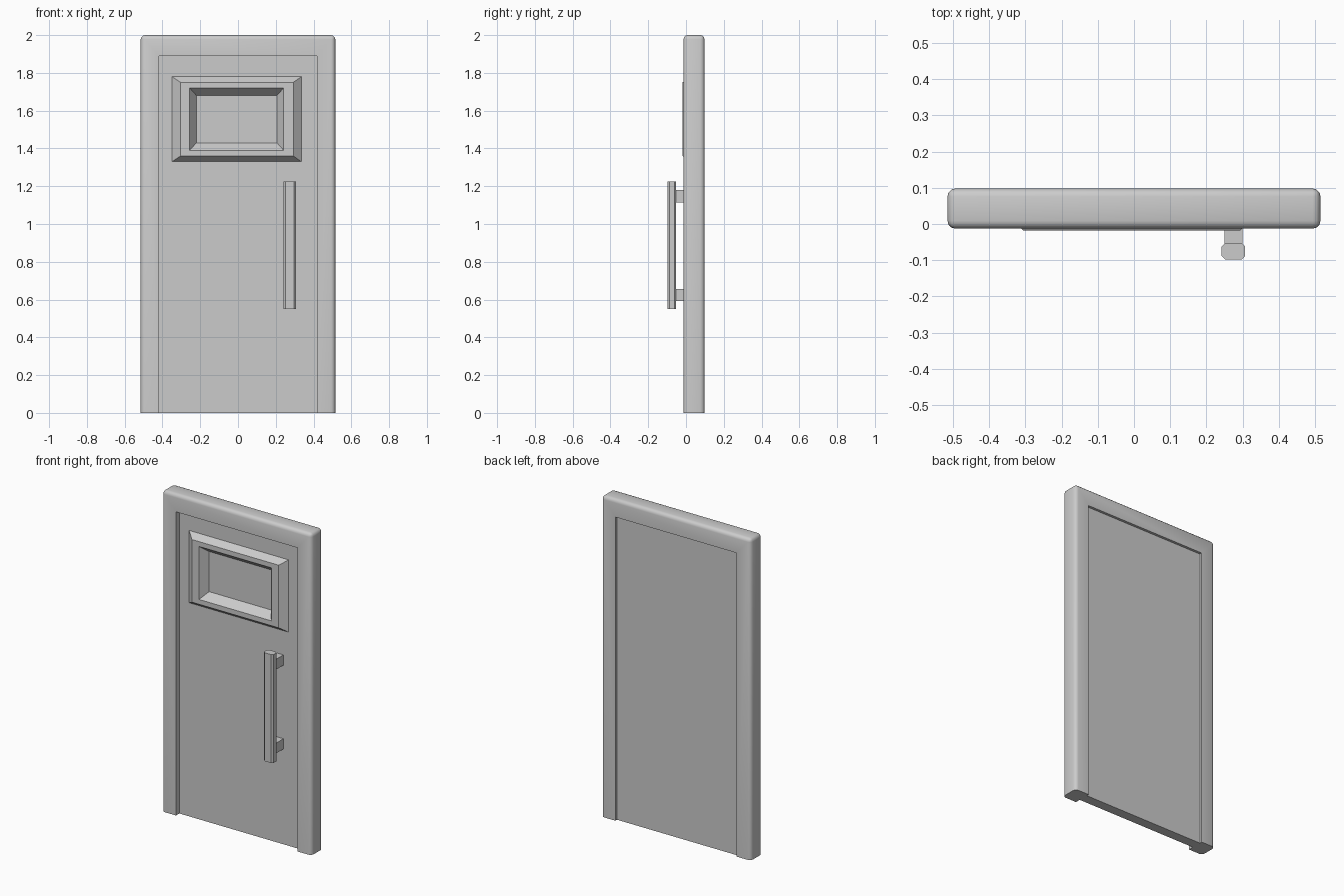
import bpy, bmesh

if "Cube" in bpy.data.objects:
    bpy.data.objects.remove(bpy.data.objects["Cube"])


def finish(bm, name, smooth=False):
    bmesh.ops.recalc_face_normals(bm, faces=bm.faces)
    mesh = bpy.data.meshes.new(name)
    bm.to_mesh(mesh)
    bm.free()
    ob = bpy.data.objects.new(name, mesh)
    bpy.context.collection.objects.link(ob)
    if smooth:
        bpy.ops.object.select_all(action='DESELECT')
        bpy.context.view_layer.objects.active = ob
        ob.select_set(True)
        bpy.ops.object.shade_smooth_by_angle(angle=0.7)
    return ob


def box(name, x0, x1, y0, y1, z0, z1, chamfer=0):
    bm = bmesh.new()
    bmesh.ops.create_cube(bm, size=1)
    for v in bm.verts:
        v.co.x = x1 if v.co.x > 0 else x0
        v.co.y = y1 if v.co.y > 0 else y0
        v.co.z = z1 if v.co.z > 0 else z0
    if chamfer:  # chamfer the upright edges only
        edges = [e for e in bm.edges if abs(e.verts[0].co.z - e.verts[1].co.z) > 0.1]
        bmesh.ops.bevel(bm, geom=edges, offset=chamfer, segments=1, affect='EDGES')
    return finish(bm, name)


# Door frame: upside-down U profile, extruded in depth, outer edges rounded
W, H, Y0, Y1 = 0.515, 2.0, -0.013, 0.098
bm = bmesh.new()
profile = [(-W, 0), (-W, H), (W, H), (W, 0), (0.418, 0), (0.418, 1.89), (-0.418, 1.89), (-0.418, 0)]
face = bm.faces.new([bm.verts.new((x, Y0, z)) for x, z in profile])
ext = bmesh.ops.extrude_face_region(bm, geom=[face])
for v in ext['geom']:
    if isinstance(v, bmesh.types.BMVert):
        v.co.y = Y1


def on_outside(v):
    return abs(abs(v.co.x) - W) < 1e-4


outer = [e for e in bm.edges if all(on_outside(v) for v in e.verts)
         and not all(v.co.z < 1e-4 for v in e.verts)]
bmesh.ops.bevel(bm, geom=outer, offset=0.022, segments=3, profile=0.5, affect='EDGES')
finish(bm, "door_frame", smooth=True)

# Door panel with raised window surround and sunken pane, lofted through rectangles
rings = [  # x0, x1, z0, z1, y
    (-0.418, 0.418, 0.0, 1.89, 0.082),
    (-0.418, 0.418, 0.0, 1.89, 0.02),
    (-0.35, 0.335, 1.33, 1.78, 0.02),
    (-0.305, 0.293, 1.36, 1.75, -0.018),
    (-0.256, 0.242, 1.39, 1.72, -0.018),
    (-0.22, 0.206, 1.43, 1.68, 0.03),
]
bm = bmesh.new()
loops = [[bm.verts.new((x, y, z)) for x, z in ((x0, z0), (x1, z0), (x1, z1), (x0, z1))]
         for x0, x1, z0, z1, y in rings]
for a, b in zip(loops, loops[1:]):
    for i in range(4):
        j = (i + 1) % 4
        bm.faces.new((a[i], a[j], b[j], b[i]))
bm.faces.new(loops[0])
bm.faces.new(loops[-1])
finish(bm, "door_panel")

# Pull handle: chamfered bar on two posts
box("handle_bar", 0.242, 0.307, -0.098, -0.052, 0.55, 1.225, chamfer=0.01)
for label, z in (("lower", 0.625), ("upper", 1.147)):
    box("handle_post_" + label, 0.25, 0.299, -0.054, 0.025, z - 0.032, z + 0.032)
